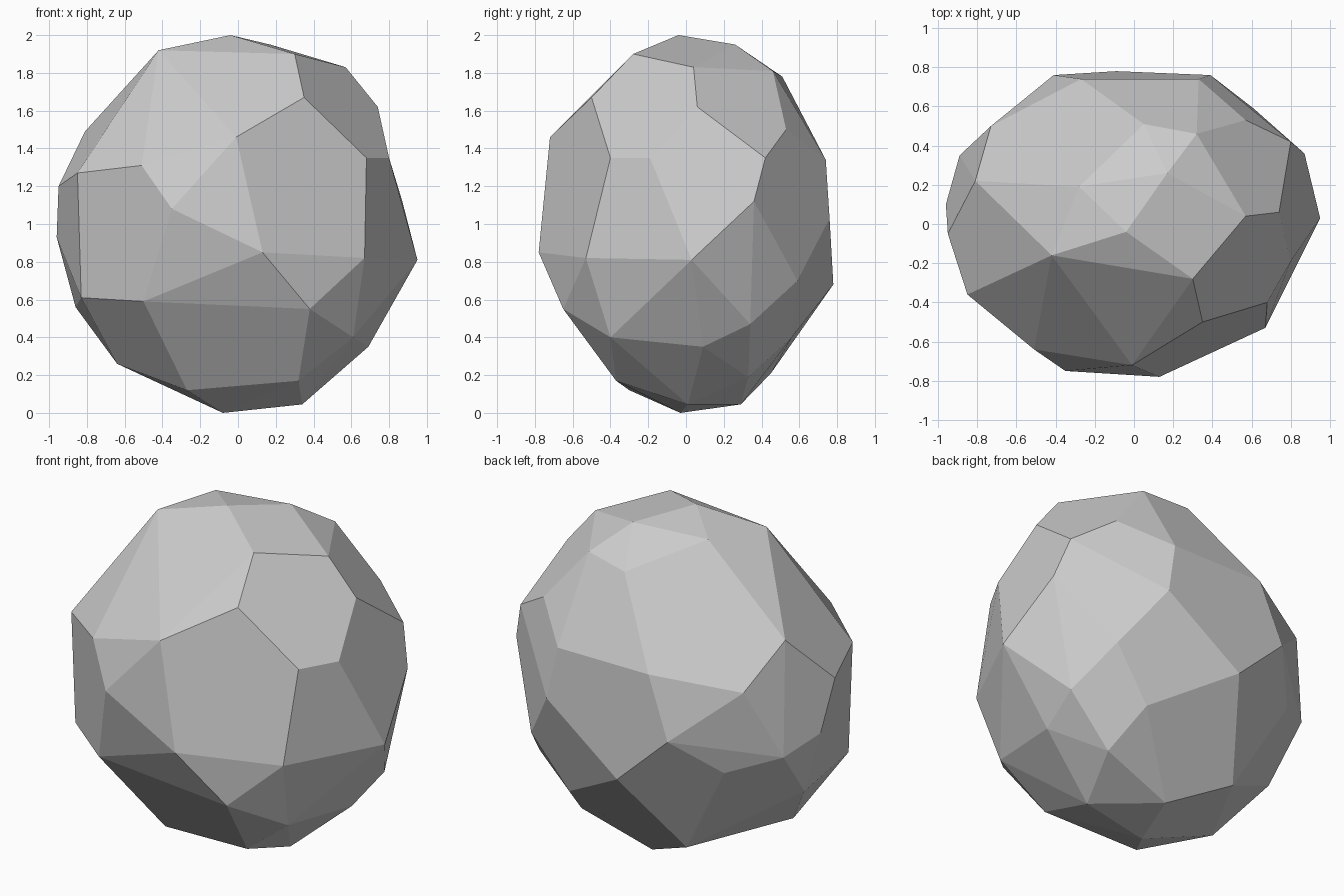
import bpy
import bmesh
import math

# Corner points of the faceted stone, listed from crown to base
CORNERS = [
    # crown
    (-.04, -.04, 2.0), (.3, -.28, 1.9), (-.42, -.16, 1.92), (-.28, .19, 1.94),
    (.17, .26, 1.95), (.57, .04, 1.83), (.32, .46, 1.81), (.05, .51, 1.78),
    (.35, -.5, 1.67), (.74, .06, 1.62), (-.81, .22, 1.49), (.57, .53, 1.5),
    (-.01, -.72, 1.46),
    # upper belly
    (.68, -.4, 1.35), (.8, -.19, 1.35), (.8, .42, 1.35), (-.85, -.36, 1.27),
    (-.51, -.64, 1.31), (-.95, -.05, 1.2), (-.27, .74, 1.34), (.33, .74, 1.34),
    (-.73, .5, 1.26), (-.35, -.75, 1.08), (.87, .36, 1.12), (.39, .76, 1.03),
    (-.41, .76, .98),
    # lower belly
    (-.96, .1, .93), (-.89, .35, .86), (.13, -.78, .85), (.67, -.53, .82),
    (.95, .03, .81), (-.63, .54, .77), (-.09, .78, .68), (.61, .59, .7),
    (-.83, -.35, .61), (-.5, -.6, .59), (.38, -.65, .55), (-.86, .11, .56),
    # base
    (.73, .34, .47), (.61, -.4, .4), (.38, .56, .4), (.69, .09, .35),
    (-.64, -.1, .26), (-.32, .45, .21), (.32, -.37, .17), (.46, .33, .19),
    (-.27, -.3, .12), (.34, .01, .045), (.02, .29, .045), (-.08, -.03, 0),
]

# Wrap the corners in a convex skin
bm = bmesh.new()
for co in CORNERS:
    bm.verts.new(co)
hull = bmesh.ops.convex_hull(bm, input=bm.verts[:])
unused = {e for key in ("geom_interior", "geom_unused") for e in hull[key]
          if isinstance(e, bmesh.types.BMVert)}
bmesh.ops.delete(bm, geom=list(unused), context='VERTS')

# Merge nearly level triangles into broad flat facets
bmesh.ops.dissolve_limit(bm, angle_limit=math.radians(7),
                         verts=bm.verts[:], edges=bm.edges[:])
bmesh.ops.recalc_face_normals(bm, faces=bm.faces[:])

mesh = bpy.data.meshes.new("faceted_rock")
bm.to_mesh(mesh)
bm.free()
rock = bpy.data.objects.new("faceted_rock", mesh)
bpy.context.collection.objects.link(rock)
